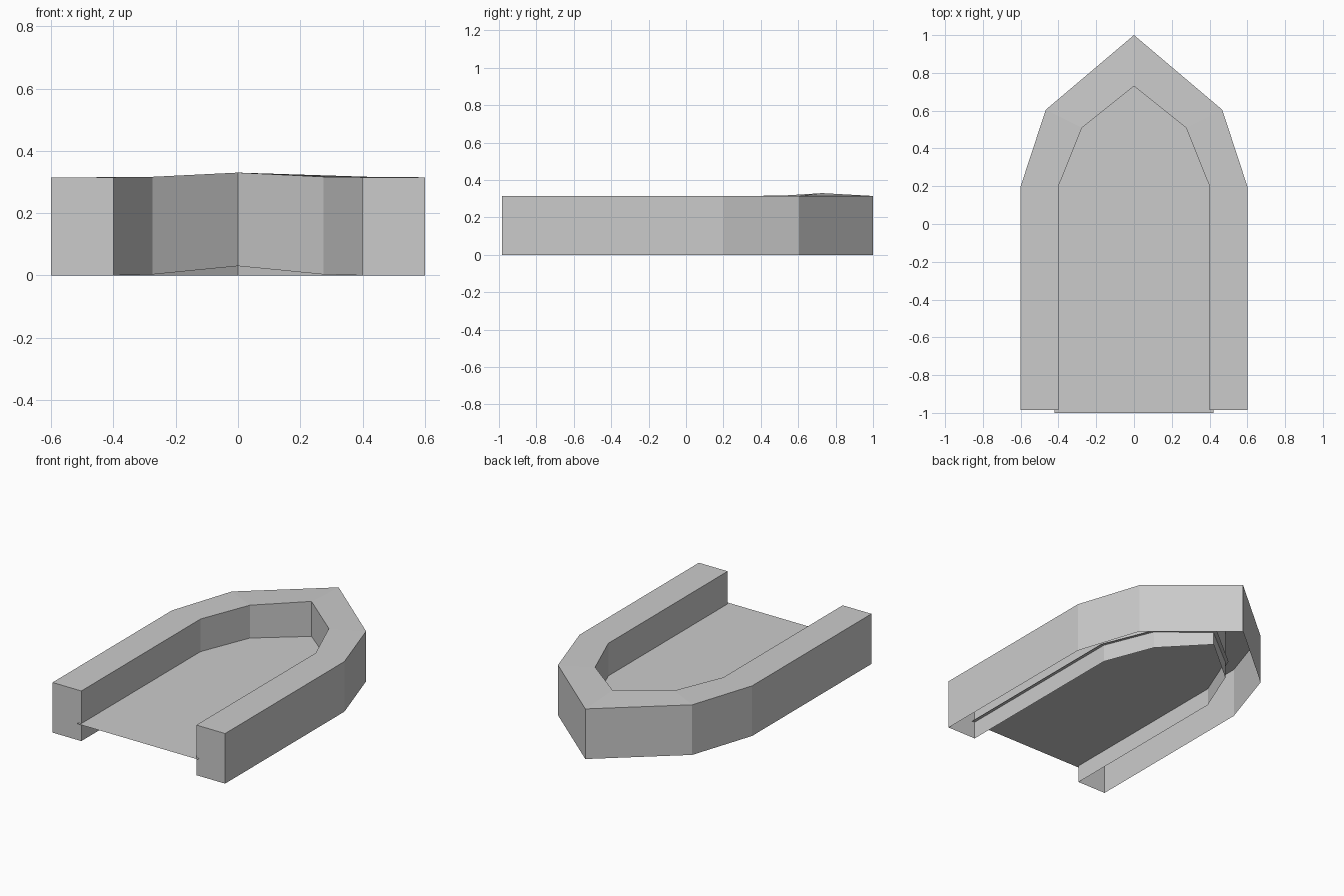
import bpy
import bmesh

cube = bpy.data.objects.get("Cube")
if cube:
    bpy.data.objects.remove(cube, do_unlink=True)

HEIGHT = 0.315
DECK_Z = 0.11

grey = bpy.data.materials.new("light grey")
grey.use_nodes = True
colour = (0.6, 0.6, 0.6, 1)
grey.diffuse_color = colour
grey.node_tree.nodes["Principled BSDF"].inputs["Base Color"].default_value = colour

# Half outlines from the open end to the pointed tip: x, y, rise
outer_half = [(0.6, -0.985, 0), (0.6, 0.2, 0), (0.467, 0.605, 0), (0, 1, 0)]
inner_half = [(0.4, -0.985, 0), (0.4, 0.2, 0), (0.275, 0.51, 0.003), (0, 0.73, 0.03)]
deck_half = [(0.42, -1, 0), (0.42, 0.2, 0), (0.287, 0.525, 0), (0, 0.76, 0)]


def full(half):
    """Mirror a half outline across x = 0."""
    return half + [(-x, y, z) for x, y, z in reversed(half[:-1])]


def finish(bm, name):
    mesh = bpy.data.meshes.new(name)
    bm.to_mesh(mesh)
    bm.free()
    mesh.materials.append(grey)
    obj = bpy.data.objects.new(name, mesh)
    bpy.context.collection.objects.link(obj)
    return obj


def row(bm, points, z, rise=1):
    return [bm.verts.new((x, y, z + r * rise)) for x, y, r in points]


# Hollow surround wall, open underneath
bm = bmesh.new()
outer, inner = full(outer_half), full(inner_half)
loops = [row(bm, outer, 0), row(bm, outer, HEIGHT),
         row(bm, inner, HEIGHT, 0.5), row(bm, inner, 0)]
for i, (x, y, r) in enumerate(inner):
    loops[2][i].co.z = HEIGHT + r * 0.5
for a, b in zip(loops, loops[1:]):
    for i in range(len(a) - 1):
        bm.faces.new((a[i], a[i + 1], b[i + 1], b[i]))
# End caps at the open front
bm.faces.new([loop[0] for loop in loops])
bm.faces.new([loop[-1] for loop in reversed(loops)])
finish(bm, "surround_wall")

# Thin deck sheet whose edges pass just through the inner walls
bm = bmesh.new()
bm.faces.new(row(bm, full(deck_half), DECK_Z))
finish(bm, "deck")
